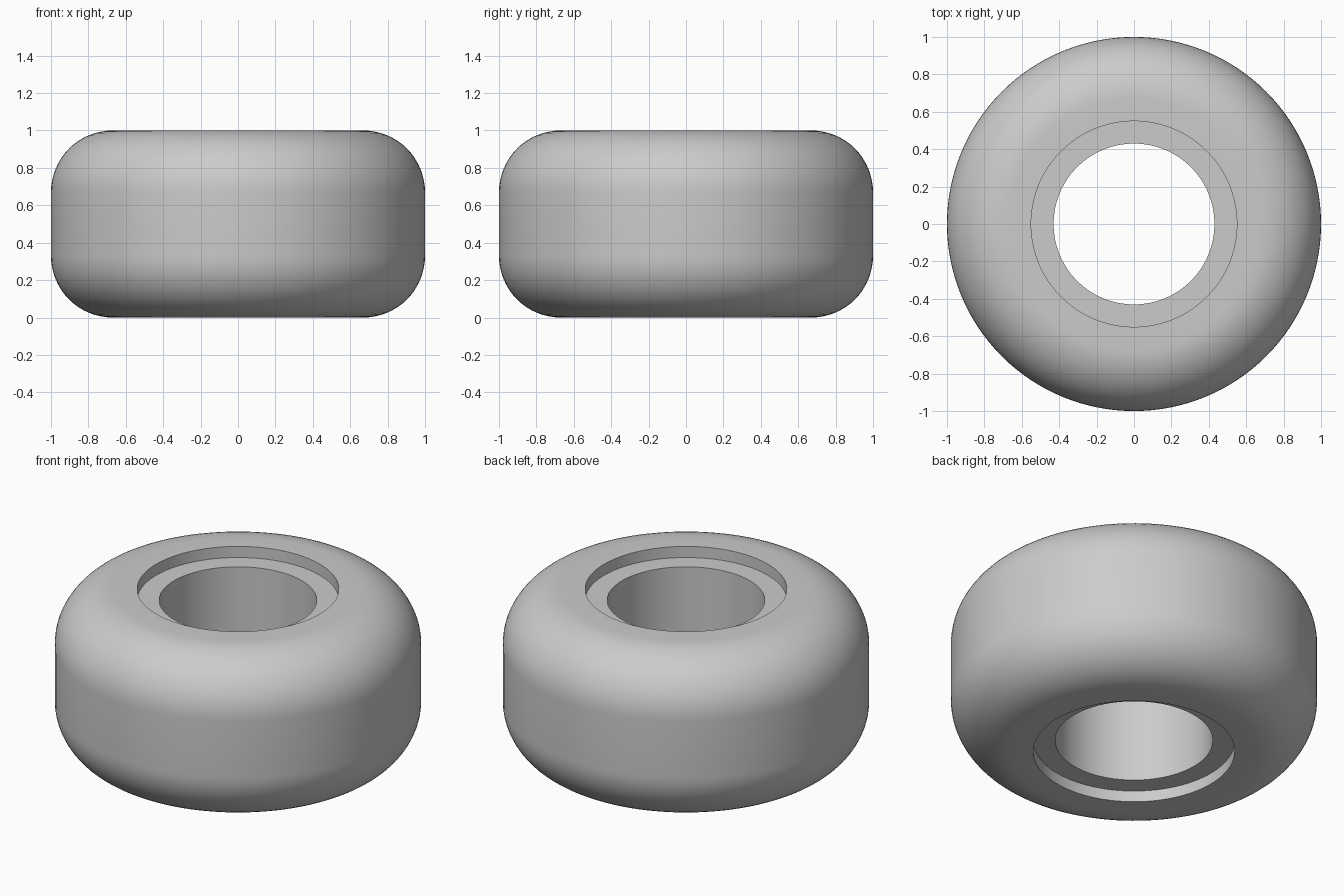
import bpy
import bmesh
from math import cos, sin, pi

cube = bpy.data.objects.get("Cube")
if cube:
    bpy.data.objects.remove(cube, do_unlink=True)

SIDES = 128
OUTER, HOLE, SEAT = 1.0, 0.43, 0.55     # radii
HEIGHT, FILLET, DEPTH = 1.0, 0.33, 0.067
ARC_STEPS = 16

# Single flat colour
grey = bpy.data.materials.new("plain_grey")
grey.use_nodes = True
colour = (0.6, 0.6, 0.6, 1)
grey.diffuse_color = colour
grey.node_tree.nodes["Principled BSDF"].inputs["Base Color"].default_value = colour

# Half section: bore, bearing seat, flat face and rounded shoulder, then mirrored
arc = [(OUTER - FILLET * (1 - cos(a)), HEIGHT - FILLET * (1 - sin(a)))
       for a in (pi / 2 * i / ARC_STEPS for i in range(ARC_STEPS + 1))]
upper = arc + [(SEAT, HEIGHT), (SEAT, HEIGHT - DEPTH), (HOLE, HEIGHT - DEPTH)]
lower = [(r, HEIGHT - z) for r, z in reversed(upper)]
section = upper + lower

# Spin the closed section around the axle
bm = bmesh.new()
verts = [bm.verts.new((r, 0, z)) for r, z in section]
edges = [bm.edges.new((verts[i - 1], verts[i])) for i in range(len(verts))]
bmesh.ops.spin(bm, geom=verts + edges, cent=(0, 0, 0), axis=(0, 0, 1),
               angle=2 * pi, steps=SIDES, use_merge=True)
bmesh.ops.remove_doubles(bm, verts=bm.verts, dist=0.0001)
bmesh.ops.recalc_face_normals(bm, faces=bm.faces)

mesh = bpy.data.meshes.new("wheel")
bm.to_mesh(mesh)
bm.free()
mesh.materials.append(grey)
wheel = bpy.data.objects.new("wheel", mesh)
bpy.context.collection.objects.link(wheel)

# Smooth tread and shoulders, sharp seat edges
bpy.ops.object.select_all(action="DESELECT")
wheel.select_set(True)
bpy.context.view_layer.objects.active = wheel
bpy.ops.object.shade_smooth_by_angle(angle=pi / 6)
